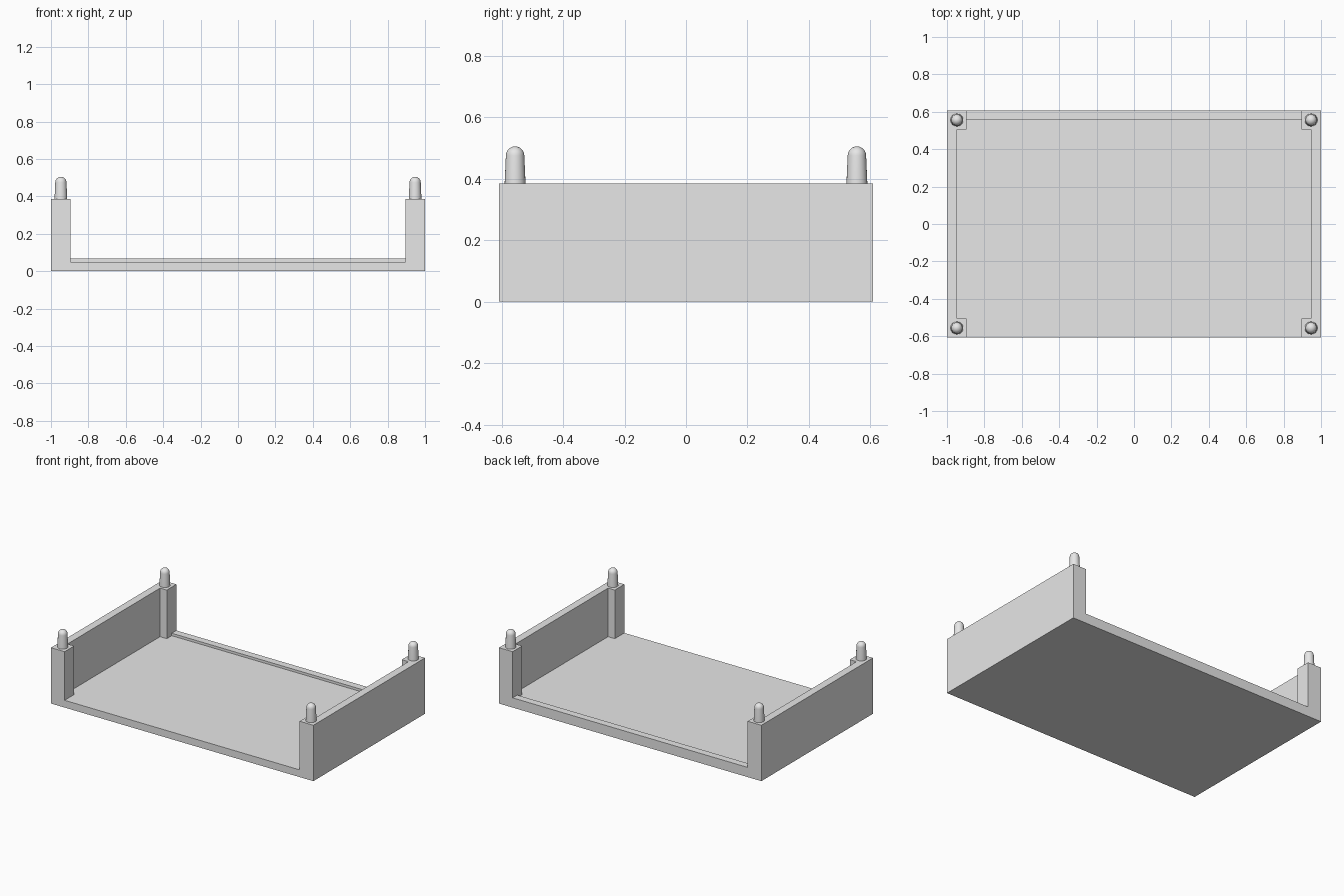
import bpy, bmesh, math

if "Cube" in bpy.data.objects:
    bpy.data.objects.remove(bpy.data.objects["Cube"], do_unlink=True)

# Overall sizes
HALF_X, HALF_Y = 1.0, 0.608
DECK_TOP, LIP_TOP, WALL_TOP, PEG_TOP = 0.05, 0.067, 0.385, 0.505
WALL, POST = 0.053, 0.104

grey = bpy.data.materials.new("plain grey")
grey.use_nodes = True
grey.diffuse_color = (0.8, 0.8, 0.8, 1)
grey.node_tree.nodes["Principled BSDF"].inputs["Base Color"].default_value = (0.8, 0.8, 0.8, 1)


def finish(name, bm):
    bmesh.ops.recalc_face_normals(bm, faces=bm.faces)
    mesh = bpy.data.meshes.new(name)
    bm.to_mesh(mesh)
    bm.free()
    mesh.materials.append(grey)
    obj = bpy.data.objects.new(name, mesh)
    bpy.context.collection.objects.link(obj)
    return obj


def prism(name, outline, z0, z1):
    """Extrude a plan outline upwards from z0 to z1."""
    bm = bmesh.new()
    face = bm.faces.new([bm.verts.new((x, y, z0)) for x, y in outline])
    new = bmesh.ops.extrude_face_region(bm, geom=[face])["geom"]
    top = [v for v in new if isinstance(v, bmesh.types.BMVert)]
    bmesh.ops.translate(bm, verts=top, vec=(0, 0, z1 - z0))
    return finish(name, bm)


def rectangle(x0, x1, y0, y1):
    return [(x0, y0), (x1, y0), (x1, y1), (x0, y1)]


def peg(name, x, y):
    """Slightly tapered pin with a domed end, spun round its axis."""
    r_base, r_top = 0.034, 0.03
    shoulder = PEG_TOP - r_top
    profile = [(0, WALL_TOP), (r_base, WALL_TOP)]
    for i in range(7):
        a = math.radians(15 * i)
        profile.append((r_top * math.cos(a), shoulder + r_top * math.sin(a)))
    bm = bmesh.new()
    verts = [bm.verts.new((r, 0, z)) for r, z in profile]
    edges = [bm.edges.new(pair) for pair in zip(verts, verts[1:])]
    bmesh.ops.spin(bm, geom=verts + edges, cent=(0, 0, 0), axis=(0, 0, 1),
                   angle=math.tau, steps=24, use_duplicate=False)
    bmesh.ops.remove_doubles(bm, verts=bm.verts, dist=0.0005)
    bmesh.ops.translate(bm, verts=bm.verts, vec=(x, y, 0))
    obj = finish(name, bm)
    bpy.ops.object.select_all(action="DESELECT")
    obj.select_set(True)
    bpy.context.view_layer.objects.active = obj
    bpy.ops.object.shade_smooth_by_angle(angle=math.radians(40))


# Floor slab and the low lip along the back edge
prism("floor", rectangle(-HALF_X, HALF_X, -HALF_Y, HALF_Y), 0, DECK_TOP)
post_x, post_y, wall_x = HALF_X - POST, HALF_Y - POST, HALF_X - WALL
prism("back_lip", rectangle(-post_x, post_x, HALF_Y - 0.05, HALF_Y), DECK_TOP, LIP_TOP)

# End walls, each thickened into a square post at both corners, with pegs on top
for side, s in (("left", 1), ("right", -1)):
    half = [(HALF_X, HALF_Y), (post_x, HALF_Y), (post_x, post_y), (wall_x, post_y)]
    outline = half + [(x, -y) for x, y in reversed(half)]
    prism(side + "_wall", [(s * x, y) for x, y in outline], DECK_TOP, WALL_TOP)
    for end, e in (("front", -1), ("back", 1)):
        peg(f"{end}_{side}_peg", s * (HALF_X - 0.053), e * 0.556)
